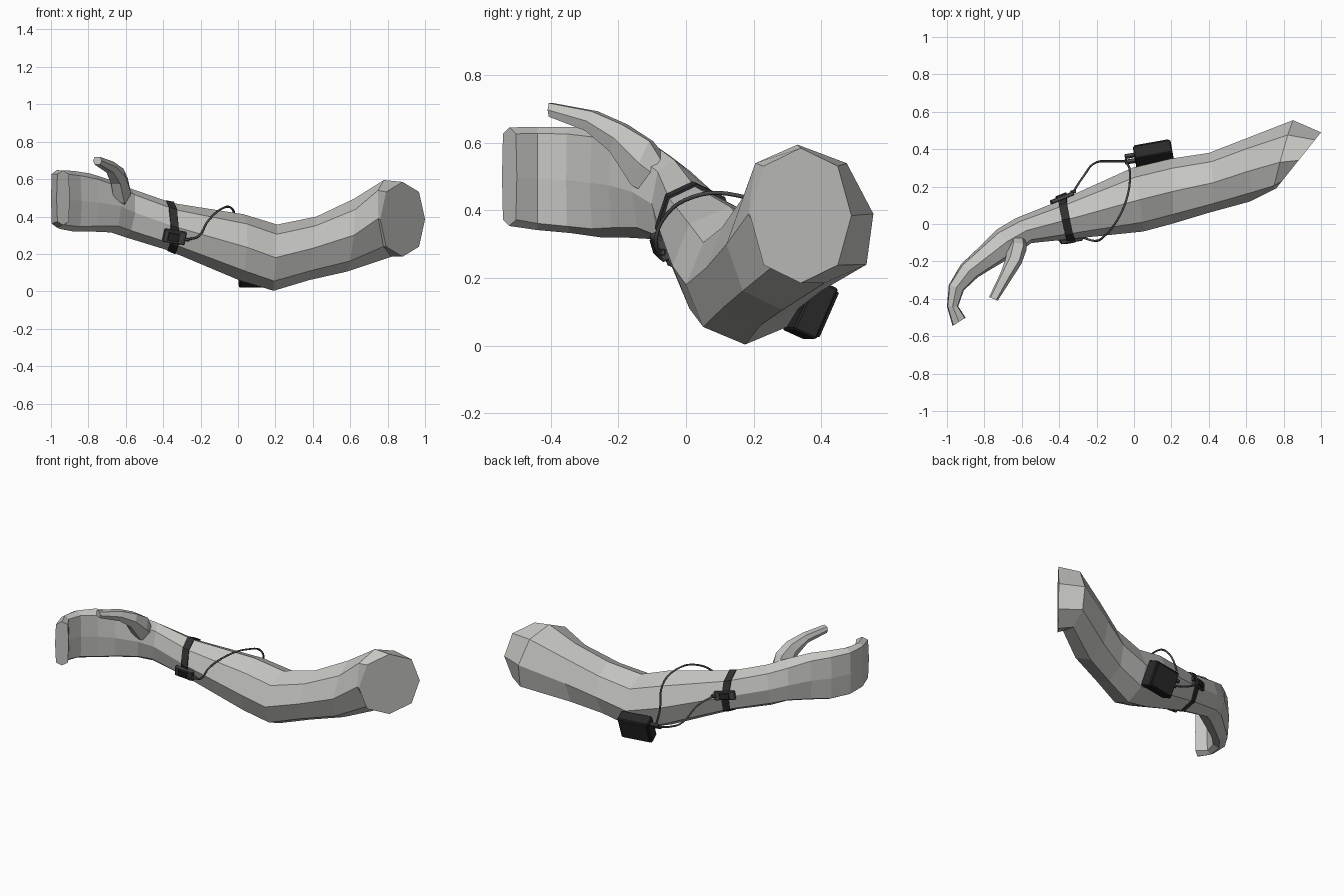
import bpy, bmesh
from math import cos, sin, pi, radians, copysign
from mathutils import Vector

cube = bpy.data.objects.get("Cube")
if cube:
    bpy.data.objects.remove(cube, do_unlink=True)


def material(name, rgb):
    m = bpy.data.materials.new(name)
    m.use_nodes = True
    m.diffuse_color = (*rgb, 1)
    m.node_tree.nodes["Principled BSDF"].inputs["Base Color"].default_value = (*rgb, 1)
    return m


SKIN = material("pale grey skin", (0.56, 0.56, 0.54))
BLACK = material("black plastic", (0.022, 0.022, 0.022))
STRAP = material("dark strap", (0.03, 0.03, 0.03))
GREY = material("dark grey fittings", (0.07, 0.07, 0.07))


def finish(name, bm, mat):
    bmesh.ops.recalc_face_normals(bm, faces=bm.faces)
    me = bpy.data.meshes.new(name)
    bm.to_mesh(me)
    bm.free()
    me.materials.append(mat)
    ob = bpy.data.objects.new(name, me)
    bpy.context.collection.objects.link(ob)
    return ob


def soft_pow(v, p):
    return copysign(abs(v) ** p, v) if abs(v) > 1e-6 else 0.0


def loft(name, rings, mat, sides=8, caps=True):
    """Each ring: centre, half side vector, half up vector, squareness power."""
    bm = bmesh.new()
    loops = []
    for c, s, u, p in rings:
        c, s, u = Vector(c), Vector(s), Vector(u)
        loops.append([bm.verts.new(c + s * soft_pow(cos(2 * pi * i / sides), p)
                                   + u * soft_pow(sin(2 * pi * i / sides), p))
                      for i in range(sides)])
    for a, b in zip(loops, loops[1:]):
        for i in range(sides):
            j = (i + 1) % sides
            bm.faces.new((a[i], a[j], b[j], b[i]))
    if caps:
        bm.faces.new(loops[0])
        bm.faces.new(loops[-1])
    return finish(name, bm, mat)


def box(name, centre, size, rot, mat, bevel=0.004):
    bm = bmesh.new()
    bmesh.ops.create_cube(bm, size=1)
    bmesh.ops.scale(bm, vec=size, verts=bm.verts)
    bmesh.ops.bevel(bm, geom=bm.edges[:], offset=bevel, segments=1, affect='EDGES')
    ob = finish(name, bm, mat)
    ob.location = centre
    ob.rotation_euler = [radians(a) for a in rot]
    return ob


def wire(name, points, radius, mat):
    cu = bpy.data.curves.new(name, 'CURVE')
    cu.dimensions = '3D'
    cu.bevel_depth = radius
    cu.bevel_resolution = 1
    cu.resolution_u = 5
    cu.use_fill_caps = True
    sp = cu.splines.new('BEZIER')
    sp.bezier_points.add(len(points) - 1)
    for bp, co in zip(sp.bezier_points, points):
        bp.co = co
        bp.handle_left_type = bp.handle_right_type = 'AUTO'
    cu.materials.append(mat)
    ob = bpy.data.objects.new(name, cu)
    bpy.context.collection.objects.link(ob)


# Arm with mitten hand, from shoulder cut to fingertips
loft("arm_and_hand", [
    ((0.88, 0.34, 0.385), (0.12, 0.15, 0), (0, 0, 0.2), 0.9),
    ((0.80, 0.37, 0.39), (0.05, 0.185, 0), (-0.02, -0.04, 0.205), 0.9),
    ((0.60, 0.285, 0.30), (-0.02, 0.165, 0), (0.02, 0, 0.195), 1),
    ((0.40, 0.22, 0.23), (0, 0.16, 0), (0.02, 0, 0.17), 1),
    ((0.20, 0.175, 0.18), (0, 0.175, 0), (0.01, 0, 0.177), 1),
    ((0.02, 0.13, 0.235), (-0.03, 0.17, 0), (0.01, 0, 0.177), 1),
    ((-0.36, 0.025, 0.345), (-0.025, 0.105, 0), (0.01, 0, 0.127), 0.95),
    ((-0.59, -0.035, 0.42), (-0.04, 0.067, 0), (0.015, 0, 0.13), 0.9),
    ((-0.68, -0.095, 0.455), (-0.055, 0.065, 0), (0, 0, 0.14), 0.8),
    ((-0.79, -0.18, 0.475), (-0.045, 0.05, 0), (0, 0, 0.155), 0.6),
    ((-0.88, -0.25, 0.482), (-0.045, 0.035, 0), (0, 0, 0.162), 0.5),
    ((-0.95, -0.34, 0.49), (-0.04, 0.015, 0), (0, 0, 0.157), 0.4),
    ((-0.97, -0.44, 0.495), (-0.03, 0, 0), (0, 0, 0.153), 0.4),
    ((-0.935, -0.523, 0.50), (-0.035, -0.022, 0), (0, 0, 0.146), 0.4),
], SKIN)

# Thumb
loft("thumb", [
    ((-0.62, -0.04, 0.48), (0.045, -0.02, 0), (0, -0.03, 0.085), 0.9),
    ((-0.625, -0.13, 0.54), (0.05, -0.01, 0), (0.01, 0.03, 0.075), 0.9),
    ((-0.645, -0.20, 0.615), (0.042, -0.015, 0), (0.01, 0.02, 0.045), 0.8),
    ((-0.685, -0.28, 0.665), (0.03, -0.015, 0), (0, 0.01, 0.032), 0.7),
    ((-0.752, -0.40, 0.698), (0.023, -0.01, 0), (0, 0, 0.022), 0.6),
], SKIN, sides=6)

# Wrist strap
strap = loft("wrist_strap", [
    ((-0.36 + d, 0.025 + d * 0.27, 0.345 - d * 0.3),
     (-0.022, 0.11 + d * 0.15, 0), (-0.005, 0, 0.133 + d * 0.12), 0.95)
    for d in (-0.021, 0.021)], STRAP, caps=False)
solid = strap.modifiers.new("thickness", 'SOLIDIFY')
solid.thickness = 0.01
solid.offset = 0

# Sensor pods on the front and back of the strap
box("front_sensor", (-0.34, -0.078, 0.292), (0.12, 0.026, 0.07), (18, 9, 10), GREY)
box("front_sensor_cover", (-0.345, -0.092, 0.29), (0.06, 0.012, 0.045), (18, 9, 10), BLACK, 0.002)
box("back_sensor", (-0.385, 0.14, 0.36), (0.13, 0.022, 0.055), (0, 8, 22), GREY)
box("back_sensor_cover", (-0.39, 0.153, 0.36), (0.06, 0.012, 0.04), (0, 8, 22), BLACK, 0.002)
for i, (x, y, z) in enumerate([(-0.275, -0.073, 0.277), (-0.325, 0.172, 0.352)]):
    box(f"sensor_plug_{i + 1}", (x, y, z), (0.03, 0.018, 0.018), (0, 5, 15), GREY, 0.003)

# Battery box under the elbow, with connectors
box("battery_box", (0.105, 0.368, 0.108), (0.205, 0.075, 0.165), (-24, 0, 10), BLACK, 0.006)
box("battery_lid", (0.098, 0.405, 0.092), (0.185, 0.008, 0.145), (-24, 0, 10), STRAP, 0.002)
for i, (y, z) in enumerate([(0.335, 0.13), (0.365, 0.15)]):
    box(f"box_plug_{i + 1}", (-0.02, y, z), (0.06, 0.022, 0.022), (-24, 0, 10), GREY, 0.004)

# Cables
wire("long_cable", [(-0.03, 0.36, 0.15), (-0.045, 0.34, 0.25), (-0.022, 0.28, 0.385),
                    (-0.035, 0.15, 0.445), (-0.09, 0.02, 0.44), (-0.165, -0.07, 0.37),
                    (-0.21, -0.09, 0.295), (-0.275, -0.073, 0.277)], 0.006, GREY)
wire("short_cable", [(-0.04, 0.335, 0.13), (-0.12, 0.335, 0.155), (-0.2, 0.33, 0.2),
                     (-0.27, 0.255, 0.31), (-0.325, 0.172, 0.352)], 0.006, GREY)
